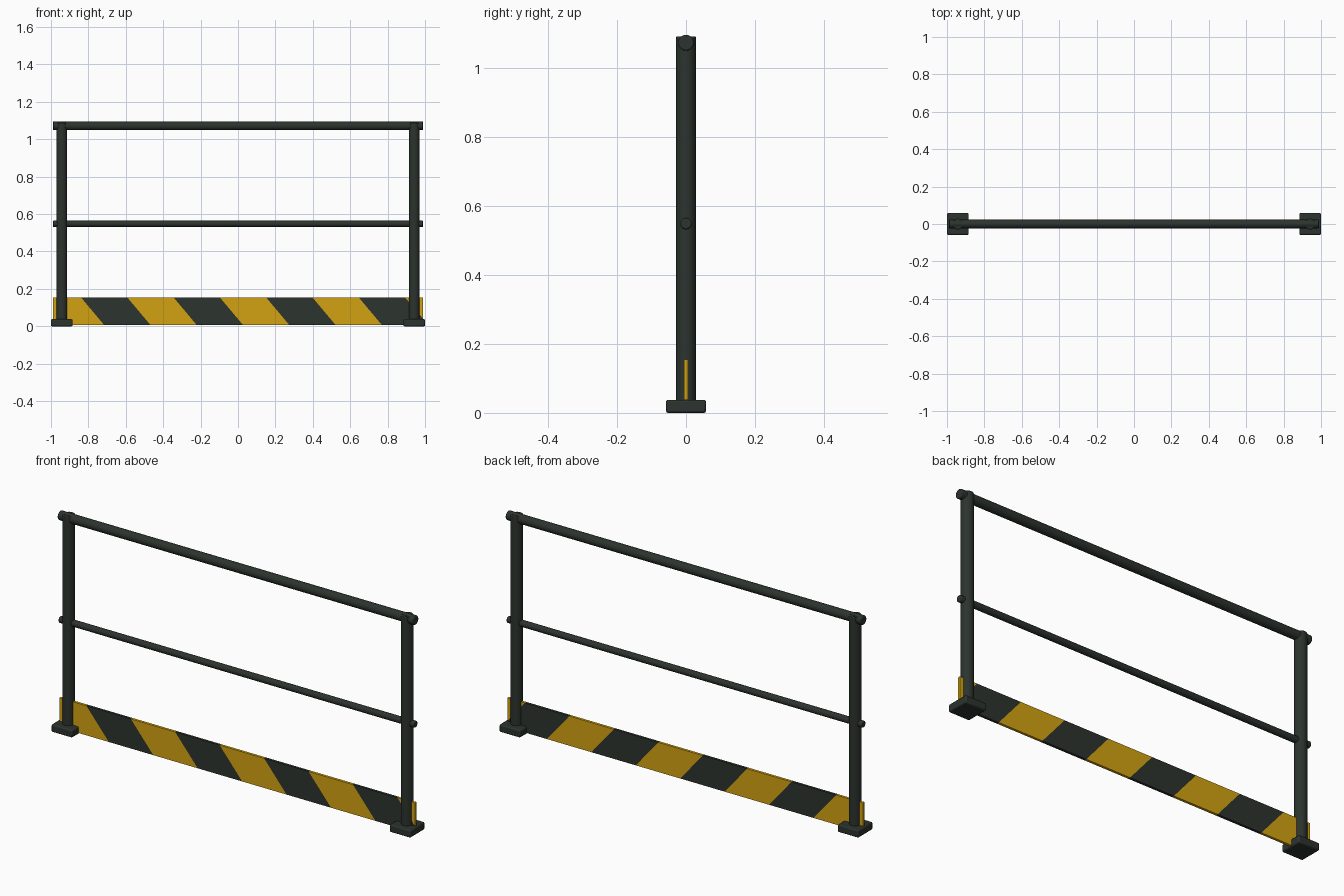
import bpy, bmesh, math
from mathutils import Vector

cube = bpy.data.objects.get("Cube")
if cube:
    bpy.data.objects.remove(cube, do_unlink=True)


def material(name, color):
    m = bpy.data.materials.new(name)
    m.use_nodes = True
    m.diffuse_color = color
    m.node_tree.nodes["Principled BSDF"].inputs["Base Color"].default_value = color
    return m


dark = material("dark green paint", (0.025, 0.033, 0.027, 1))
yellow = material("warning yellow", (0.65, 0.36, 0.006, 1))


def finish(name, mat, bevel):
    """Name and colour the active object, round its edges, smooth it."""
    o = bpy.context.object
    o.name = o.data.name = name
    o.data.materials.append(mat)
    bpy.ops.object.transform_apply(location=False, rotation=True, scale=True)
    bpy.ops.object.shade_smooth_by_angle(angle=math.radians(35))
    mod = o.modifiers.new("soft edges", "BEVEL")
    mod.width = bevel
    mod.segments = 2
    mod.limit_method = "ANGLE"
    mod.angle_limit = math.radians(40)
    return o


def tube(name, radius, length, center, along_x=False):
    bpy.ops.mesh.primitive_cylinder_add(
        vertices=32, radius=radius, depth=length, location=center,
        rotation=(0, math.pi / 2 if along_x else 0, 0))
    return finish(name, dark, 0.004)


def block(name, size, center, mat, bevel):
    bpy.ops.mesh.primitive_cube_add(size=1, location=center)
    bpy.context.object.scale = size
    return finish(name, mat, bevel)


# Posts and base plates
for side, s in (("left", 1), ("right", -1)):
    tube(side + "_post", 0.029, 1.07, (s * 0.942, 0, 0.555))
    block(side + "_base_plate", (0.116, 0.116, 0.038), (s * 0.942, 0, 0.019), dark, 0.006)

# Rails
tube("top_rail", 0.023, 1.98, (0, 0, 1.072), along_x=True)
tube("middle_rail", 0.0165, 1.98, (0, 0, 0.548), along_x=True)

# Toe board, cut along slanted lines into alternating stripes
HALF_LENGTH, BOTTOM, TOP, HALF_THICK = 0.99, 0.006, 0.155, 0.0065
PITCH, FIRST, LEAN = 0.2475, -0.84, 0.84

bpy.ops.mesh.primitive_cube_add(size=1)
board = bpy.context.object
board.name = board.data.name = "toe_board"
board.data.materials.append(yellow)
board.data.materials.append(dark)
bm = bmesh.new()
bm.from_mesh(board.data)
for v in bm.verts:
    v.co = Vector((v.co.x * 2 * HALF_LENGTH, v.co.y * 2 * HALF_THICK,
                   BOTTOM + (v.co.z + 0.5) * (TOP - BOTTOM)))
for i in range(-1, 8):
    bmesh.ops.bisect_plane(
        bm, geom=bm.verts[:] + bm.edges[:] + bm.faces[:], dist=1e-6,
        plane_co=(FIRST + i * PITCH, 0, TOP), plane_no=(1, 0, LEAN))
for f in bm.faces:
    c = f.calc_center_median()
    stripe = math.floor((c.x + LEAN * (c.z - TOP) - FIRST) / PITCH)
    f.material_index = 1 if stripe % 2 == 0 else 0
bm.to_mesh(board.data)
bm.free()
